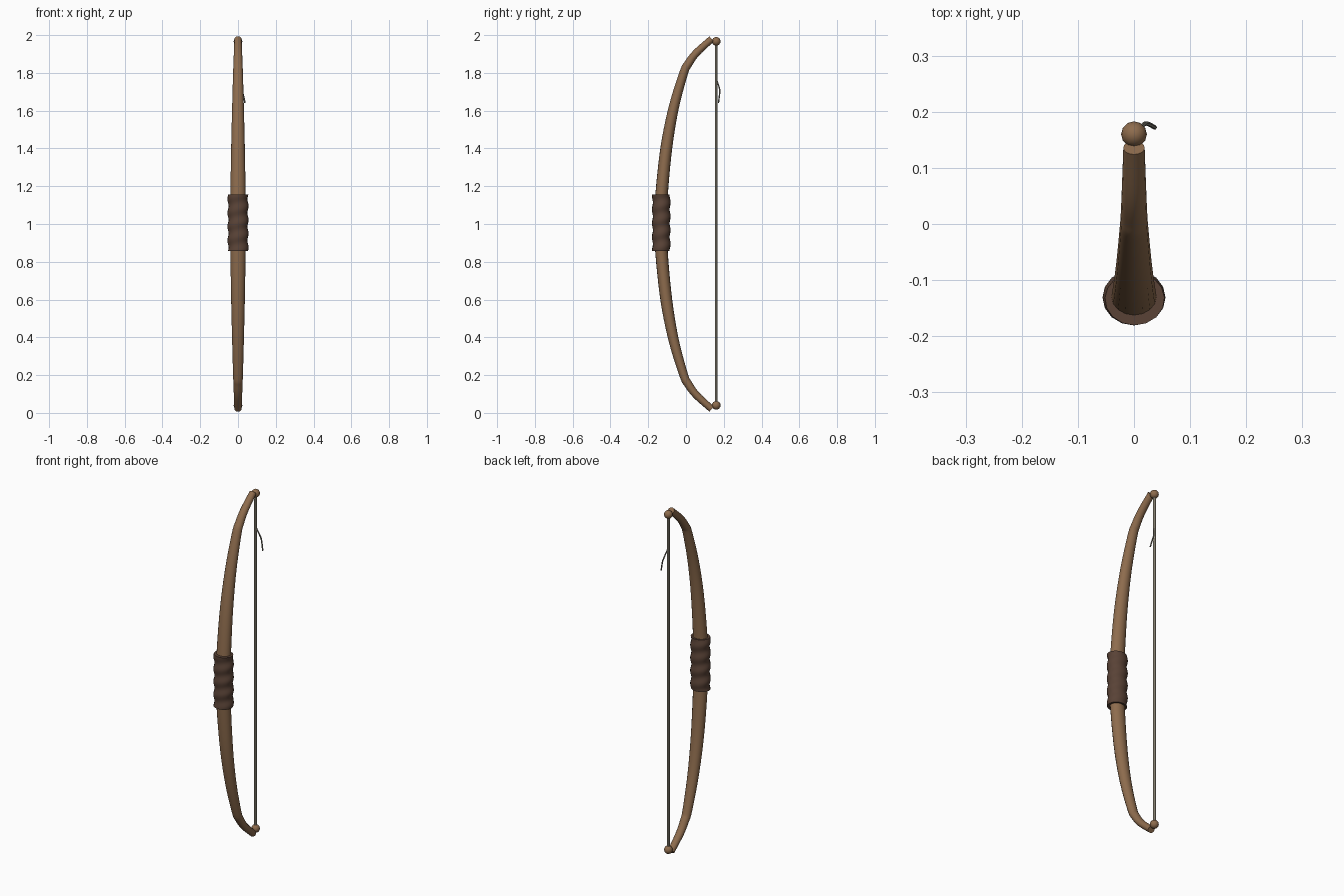
import bpy, math
from mathutils import Vector

if "Cube" in bpy.data.objects:
    bpy.data.objects.remove(bpy.data.objects["Cube"])


def material(name, rgb):
    m = bpy.data.materials.new(name)
    m.diffuse_color = (*rgb, 1)
    m.use_nodes = True
    m.node_tree.nodes["Principled BSDF"].inputs["Base Color"].default_value = m.diffuse_color
    return m


WOOD = material("wood", (0.27, 0.15, 0.075))
LEATHER = material("leather", (0.10, 0.055, 0.037))
CORD = material("cord", (0.42, 0.38, 0.29))
FRAY = material("frayed_cord", (0.2, 0.19, 0.16))


def spline(keys, steps):
    """Catmull-Rom samples through tuples of any length."""
    k = [Vector(p) for p in keys]
    k = [2 * k[0] - k[1]] + k + [2 * k[-1] - k[-2]]
    out = []
    for i in range(1, len(k) - 2):
        a, b, c, d = k[i - 1:i + 3]
        for s in range(steps):
            t = s / steps
            out.append(0.5 * (2 * b + (c - a) * t + (2 * a - 5 * b + 4 * c - d) * t * t
                              + (3 * b - a - 3 * c + d) * t ** 3))
    return out + [k[-2]]


def sweep(name, points, radii, sides, mat, bump=None):
    """Elliptical tube; radii = (across x, across depth) per point."""
    verts, faces = [], []
    n = len(points)
    for i, p in enumerate(points):
        tan = (points[min(i + 1, n - 1)] - points[max(i - 1, 0)]).normalized()
        side = (Vector((1, 0, 0)) - tan * tan.x).normalized()
        depth = tan.cross(side)
        for j in range(sides):
            a = 2 * math.pi * j / sides
            f = bump(p, a) if bump else 1
            verts.append(p + f * (side * radii[i][0] * math.cos(a) + depth * radii[i][1] * math.sin(a)))
    for i in range(n - 1):
        for j in range(sides):
            k = (j + 1) % sides
            faces.append((i * sides + j, i * sides + k, (i + 1) * sides + k, (i + 1) * sides + j))
    faces.append(tuple(reversed(range(sides))))
    faces.append(tuple(range((n - 1) * sides, n * sides)))
    me = bpy.data.meshes.new(name)
    me.from_pydata(verts, [], faces)
    me.materials.append(mat)
    ob = bpy.data.objects.new(name, me)
    bpy.context.collection.objects.link(ob)
    smooth(ob)
    return ob


def smooth(ob):
    bpy.ops.object.select_all(action='DESELECT')
    ob.select_set(True)
    bpy.context.view_layer.objects.active = ob
    bpy.ops.object.shade_smooth_by_angle(angle=math.radians(40))


# Bow stave: (y, height from middle, half width, half depth), mirrored about the middle
half = [(-0.135, 0, 0.041, 0.034), (-0.128, 0.17, 0.040, 0.033), (-0.103, 0.41, 0.036, 0.031),
        (-0.064, 0.62, 0.031, 0.027), (-0.012, 0.80, 0.026, 0.023), (0.012, 0.848, 0.024, 0.022),
        (0.055, 0.906, 0.022, 0.020), (0.136, 0.980, 0.019, 0.018)]
keys = [(y, -h, w, d) for y, h, w, d in reversed(half[1:])] + half
samples = spline(keys, 5)
sweep("bow_stave", [Vector((0, s[0], 1 + s[1])) for s in samples],
      [(s[2], s[3]) for s in samples], 16, WOOD)

# Grip wrap with spiral ridges
count = 33
grip = [Vector((0, -0.131, 0.856 + 0.299 * i / (count - 1))) for i in range(count)]
sweep("grip_wrap", grip, [(0.053, 0.047)] * count, 16, LEATHER,
      lambda p, a: 1 + 0.06 * math.cos(2 * math.pi * p.z / 0.073 - a))

# String
sweep("bow_string", [Vector((0, 0.16, 0.035)), Vector((0, 0.16, 1.965))], [(0.0075, 0.0075)] * 2, 8, CORD)

# Nock knobs
for label, z in (("upper", 1.967), ("lower", 0.04)):
    bpy.ops.mesh.primitive_uv_sphere_add(segments=12, ring_count=8, radius=0.023, location=(0, 0.16, z))
    ob = bpy.context.object
    ob.name = label + "_nock_knob"
    ob.data.materials.append(WOOD)
    smooth(ob)

# Loose string end
tail = spline([(0.004, 0.162, 1.765), (0.018, 0.178, 1.715), (0.026, 0.178, 1.69), (0.037, 0.172, 1.642)], 3)
sweep("loose_string_end", tail, [(0.004, 0.004)] * len(tail), 6, FRAY)
